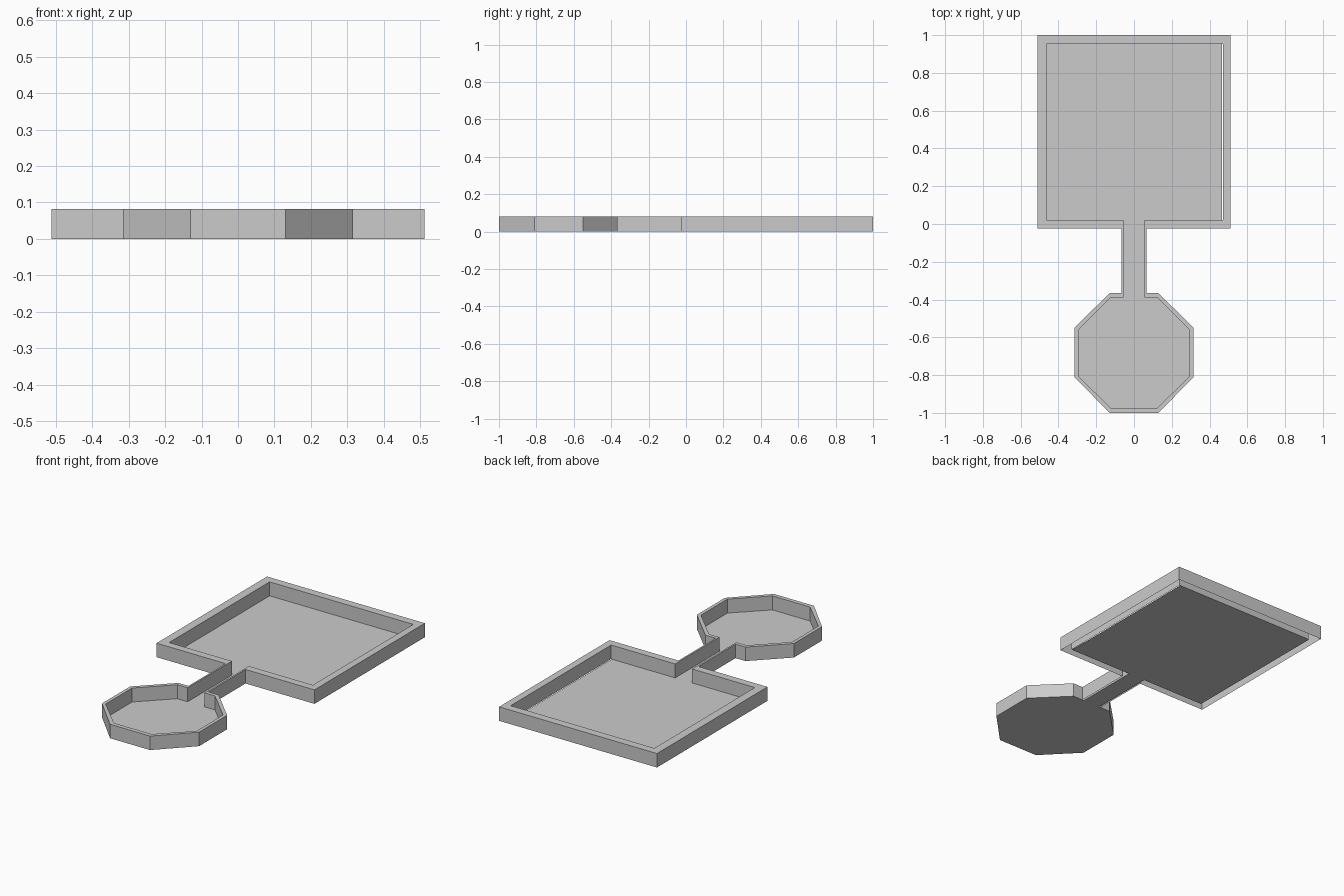
import bpy, bmesh

if "Cube" in bpy.data.objects:
    bpy.data.objects.remove(bpy.data.objects["Cube"])

H = 0.082  # wall height


def mirrored(half):
    """Right-hand outline (front to back) closed counter-clockwise by mirroring."""
    return half + [(-x, y) for x, y in reversed(half)]


def make_object(name, build):
    bm = bmesh.new()
    build(bm)
    mesh = bpy.data.meshes.new(name)
    bm.to_mesh(mesh)
    bm.free()
    obj = bpy.data.objects.new(name, mesh)
    bpy.context.collection.objects.link(obj)
    return obj


def floor(name, outline):
    make_object(name, lambda bm: bm.faces.new([bm.verts.new((x, y, 0)) for x, y in outline]))


# Outlines: octagonal chamber, narrow passage, square room
octagon_out = [(0.13, -1.0), (0.315, -0.81), (0.315, -0.55), (0.13, -0.366)]
octagon_in = [(0.122, -0.975), (0.295, -0.805), (0.295, -0.56), (0.122, -0.388)]
passage_out = [(0.065, -0.366), (0.065, -0.023)]
passage_in = [(0.055, -0.388), (0.055, 0.022)]
room_out = [(0.512, -0.023), (0.512, 1.0)]
room_in = [(0.466, 0.022), (0.466, 0.953)]

outer = mirrored(octagon_out + passage_out + room_out)
inner = mirrored(octagon_in + passage_in + room_in)
# the room's inner corners sit slightly off centre
inner = [(x + 0.004, y) if abs(x) > 0.4 else (x, y) for x, y in inner]


# Continuous wall: outer side, top rim, inner side (open underneath)
def build_wall(bm):
    rings = [[bm.verts.new((x, y, z)) for x, y in pts]
             for pts, z in ((outer, 0), (outer, H), (inner, H), (inner, 0))]
    n = len(outer)
    for a, b in zip(rings, rings[1:]):
        for i in range(n):
            j = (i + 1) % n
            # skip the zero-length joins along the mirror line
            bm.faces.new((a[i], a[j], b[j], b[i]))


make_object("perimeter_wall", build_wall)

# Floors
floor("room_and_passage_floor", mirrored([(0.055, -0.366)] + passage_in[1:] + [(0.466, 0.022), (0.466, 0.953)]))
floor("octagon_floor", mirrored(octagon_out))
